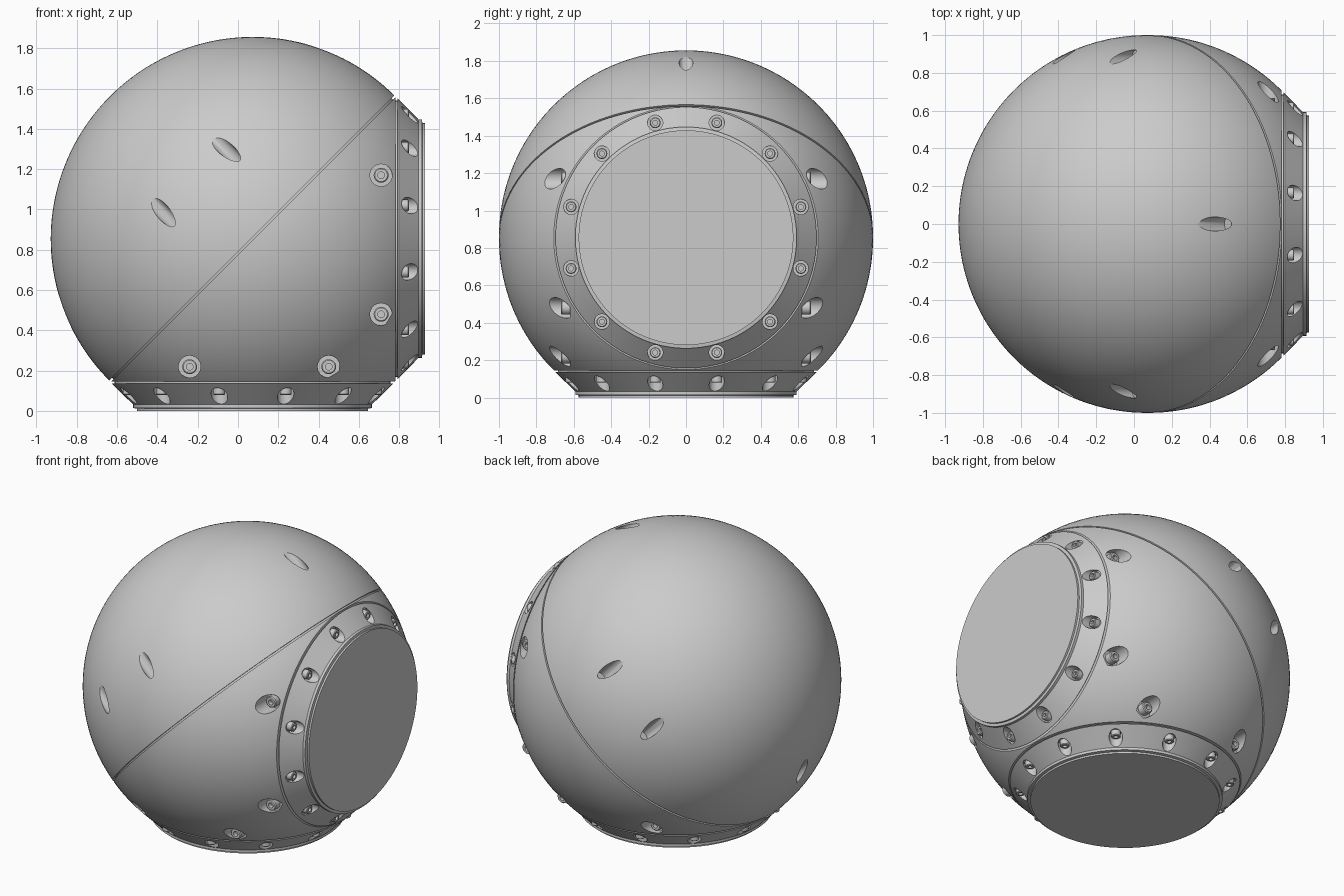
import bpy, bmesh
from math import sin, cos, pi, radians, sqrt
from mathutils import Vector

if "Cube" in bpy.data.objects:
    bpy.data.objects.remove(bpy.data.objects["Cube"])

CENTRE = Vector((0.072, 0, 0.855))
TILT = Vector((-1, 0, 1)).normalized()      # axis of the split between the shells
SIDE, DOWN = Vector((1, 0, 0)), Vector((0, 0, -1))

grey = bpy.data.materials.new("plain grey")
grey.use_nodes = True
grey.diffuse_color = (0.6, 0.6, 0.6, 1)
grey.node_tree.nodes["Principled BSDF"].inputs["Base Color"].default_value = (0.6, 0.6, 0.6, 1)


def lathe(name, profile, axis, offset=Vector((0, 0, 0)), steps=128):
    """Spin (radius, height) points about an axis through the ball centre plus offset."""
    bm = bmesh.new()
    verts = [bm.verts.new((r, 0, h)) for r, h in profile]
    edges = [bm.edges.new(pair) for pair in zip(verts, verts[1:])]
    bmesh.ops.spin(bm, geom=verts + edges, axis=(0, 0, 1), cent=(0, 0, 0),
                   angle=2 * pi, steps=steps)
    bmesh.ops.remove_doubles(bm, verts=bm.verts, dist=1e-5)
    bmesh.ops.recalc_face_normals(bm, faces=bm.faces)
    bmesh.ops.transform(bm, matrix=axis.to_track_quat('Z', 'Y').to_matrix().to_4x4(),
                        verts=bm.verts)
    bmesh.ops.translate(bm, vec=CENTRE + offset, verts=bm.verts)
    mesh = bpy.data.meshes.new(name)
    bm.to_mesh(mesh)
    bm.free()
    mesh.materials.append(grey)
    obj = bpy.data.objects.new(name, mesh)
    bpy.context.collection.objects.link(obj)
    return obj


def drum(name, radius, low, high, axis, offset=Vector((0, 0, 0)), steps=128):
    return lathe(name, [(0, low), (radius, low), (radius, high), (0, high)], axis, offset, steps)


def activate(obj):
    bpy.ops.object.select_all(action='DESELECT')
    obj.select_set(True)
    bpy.context.view_layer.objects.active = obj


def cut(obj, cutter):
    """Subtract the cutter and throw it away."""
    cutter.hide_render = True
    mod = obj.modifiers.new("cut", 'BOOLEAN')
    mod.operation, mod.solver, mod.object = 'DIFFERENCE', 'EXACT', cutter
    activate(obj)
    bpy.ops.object.modifier_apply(modifier=mod.name)
    bpy.data.objects.remove(cutter)


def smooth(obj):
    activate(obj)
    bpy.ops.object.shade_smooth_by_angle(angle=radians(30))


def bolt(name, r, floor, axis, offset):
    """Round cap screw with a socket in its head."""
    top = floor + 1.3 * r
    smooth(lathe(name, [(0, floor - 0.01), (r, floor - 0.01), (r, top - 0.15 * r),
                        (0.85 * r, top), (0.45 * r, top), (0.45 * r, top - 0.7 * r),
                        (0, top - 0.7 * r)], axis, offset, 24))


# Two half shells with a narrow gap between them
gap = 0.006
start = sqrt(1 - gap * gap)
arc = [(start * cos(i * pi / 96), gap + (1 - gap) * sin(i * pi / 96)) for i in range(48)]
half = [(0, gap)] + arc + [(0, 1)]
upper = lathe("upper_shell", half, TILT)
lower = lathe("lower_shell", half, -TILT)
smooth(drum("gap_core", 0.98, -0.02, 0.02, TILT))

# Slanted screw holes in the upper shell
along = Vector((1, 0, 1)).normalized()
for angle in (0, 76, 104, 180, 256, 284):
    a = radians(angle)
    spot = (along * cos(a) + Vector((0, sin(a), 0))) * 0.912
    cut(upper, drum("hole_cutter", 0.037, 0.3, 0.8, TILT, spot, 32))
smooth(upper)

# Flat openings in the lower shell, then its bolt pockets on both sides
for axis in (SIDE, DOWN):
    cut(lower, drum("opening_cutter", 0.9, 0.709, 1.2, axis))
for x, z in ((0.638, 0.315), (0.638, -0.375), (-0.312, -0.635), (0.378, -0.635)):
    for side in (-1, 1):
        axis, spot = Vector((0, side, 0)), Vector((x, 0, z))
        cut(lower, drum("pocket_cutter", 0.055, 0.62, 1.1, axis, spot, 32))
        bolt("shell_bolt", 0.037, 0.62, axis, spot)
smooth(lower)

# Matching flanges on the side and underneath
for label, axis in (("side", SIDE), ("base", DOWN)):
    smooth(drum(label + "_neck", 0.685, 0.69, 0.73, axis))
    flange = lathe(label + "_flange", [(0, 0.719), (0.698, 0.719), (0.59, 0.825), (0, 0.825)], axis)
    across = Vector((0, 1, 0))
    other = axis.cross(across)
    for i in range(12):
        a = radians(15 + 30 * i)
        spot = (across * cos(a) + other * sin(a)) * 0.636
        cut(flange, drum("pocket_cutter", 0.041, 0.738, 1, axis, spot, 32))
        bolt(label + "_flange_bolt", 0.029, 0.738, axis, spot)
    smooth(flange)
    smooth(lathe(label + "_cover", [(0, 0.815), (0.592, 0.815), (0.592, 0.84), (0.574, 0.843),
                                    (0.574, 0.855), (0, 0.855)], axis))
